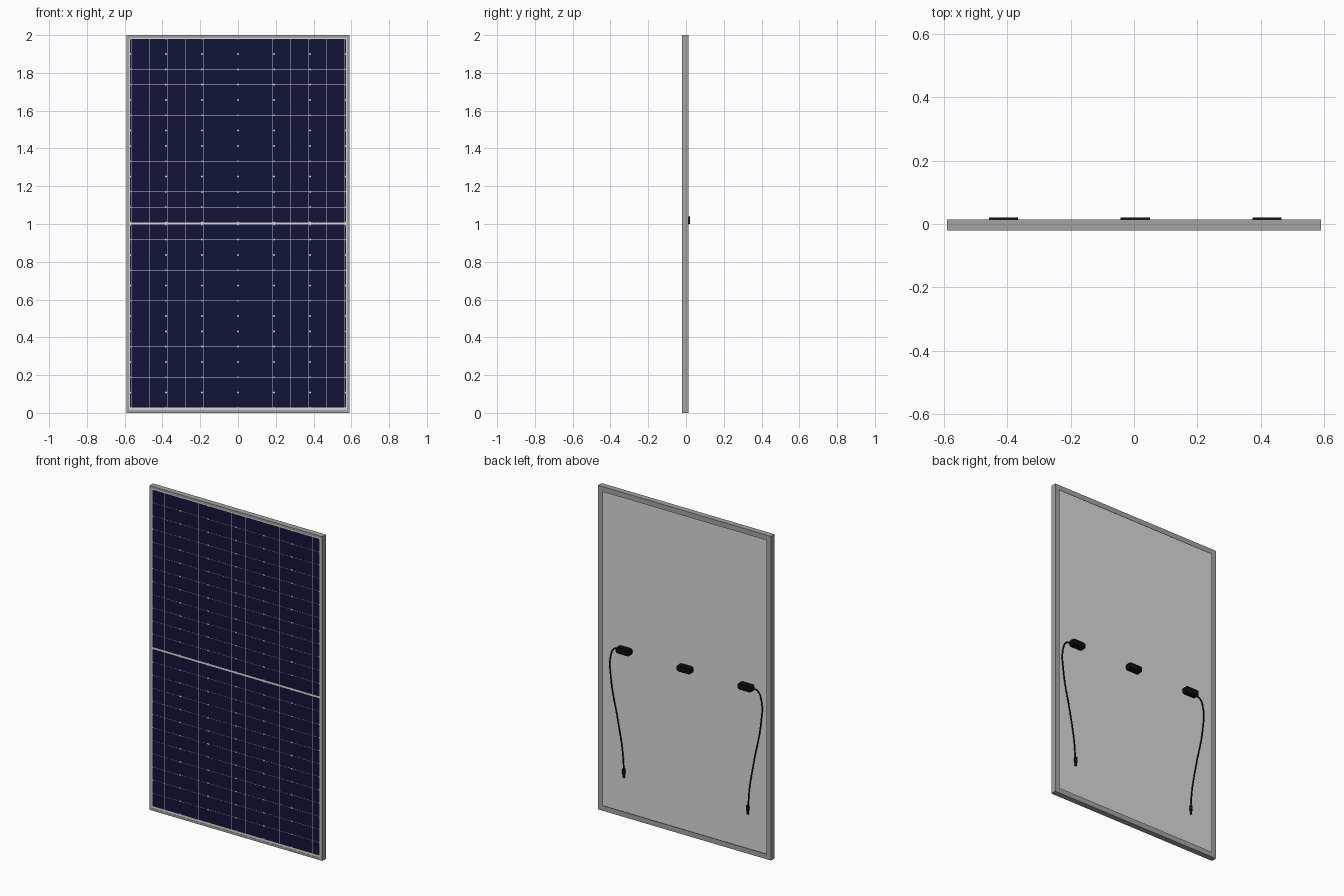
import bpy, bmesh, math
from mathutils import Vector

cube = bpy.data.objects.get("Cube")
if cube:
    bpy.data.objects.remove(cube, do_unlink=True)


def material(name, rgb, rough=0.5):
    m = bpy.data.materials.new(name)
    m.use_nodes = True
    m.diffuse_color = (*rgb, 1)
    bsdf = m.node_tree.nodes["Principled BSDF"]
    bsdf.inputs["Base Color"].default_value = (*rgb, 1)
    bsdf.inputs["Roughness"].default_value = rough
    return m


aluminium = material("frame grey", (0.37, 0.37, 0.36))
sheet_white = material("sheet light grey", (0.70, 0.70, 0.70))
cell_navy = material("cell navy", (0.006, 0.006, 0.04))
silver = material("busbar silver", (0.55, 0.55, 0.55))
black = material("plastic black", (0.004, 0.004, 0.004))

W, H = 0.59, 2.0                      # half width and full height
FRONT, BACK, TOP = -0.0205, 0.0145, 0.0205
GLASS, SHEET = -0.0192, -0.0115       # front and rear of the laminate


def finish(bm, name, mat, fix_normals=True):
    if fix_normals:
        bmesh.ops.recalc_face_normals(bm, faces=bm.faces)
    me = bpy.data.meshes.new(name)
    bm.to_mesh(me)
    bm.free()
    me.materials.append(mat)
    ob = bpy.data.objects.new(name, me)
    bpy.context.collection.objects.link(ob)
    return ob


def box(name, lo, hi, mat):
    bm = bmesh.new()
    bmesh.ops.create_cube(bm, size=1)
    for v in bm.verts:
        v.co = [(a + b) / 2 + c * (b - a) for a, b, c in zip(lo, hi, v.co)]
    return finish(bm, name, mat)


# Frame: channel profile (inset, depth) swept round the rectangle
profile = [(0, FRONT), (0.014, FRONT), (0.014, GLASS), (0.004, GLASS),
           (0.004, BACK - 0.002), (0.032, BACK - 0.002), (0.032, BACK), (0, BACK)]
bm = bmesh.new()
rings = []
for sx, sz in ((-1, -1), (1, -1), (1, 1), (-1, 1)):
    rings.append([bm.verts.new((sx * (W - d), y, H / 2 + sz * (H / 2 - d)))
                  for d, y in profile])
n = len(profile)
for k in range(4):
    a, b = rings[k], rings[(k + 1) % 4]
    for i in range(n):
        j = (i + 1) % n
        bm.faces.new((a[i], a[j], b[j], b[i]))
finish(bm, "frame", aluminium)

# Laminate that carries the cells and forms the back sheet
box("back_sheet", (-W + 0.004, GLASS, 0.004), (W - 0.004, SHEET, H - 0.004), sheet_white)

# Cells: two banks of chamfered plates, with fine busbars over them
COLS, ROWS, BARS = 6, 12, 10
X0, PITCH_X = -0.572, 1.144 / COLS
banks = [(0.027, 0.998), (1.008, 1.981)]
GAP, CUT = 0.0006, 0.005


def plate(bm, points, y):
    bm.faces.new([bm.verts.new((x, y, z)) for x, z in points])


cells, bars = bmesh.new(), bmesh.new()
for z_low, z_high in banks:
    pitch_z = (z_high - z_low) / ROWS
    for c in range(COLS):
        l, r = X0 + c * PITCH_X + GAP, X0 + (c + 1) * PITCH_X - GAP
        for row in range(ROWS):
            b, t = z_low + row * pitch_z + GAP, z_low + (row + 1) * pitch_z - GAP
            plate(cells, [(l + CUT, b), (r - CUT, b), (r, b + CUT), (r, t - CUT),
                          (r - CUT, t), (l + CUT, t), (l, t - CUT), (l, b + CUT)],
                  GLASS - 0.0004)
        for k in range(BARS):
            x = X0 + (c + (k + 0.5) / BARS) * PITCH_X
            plate(bars, [(x - 0.0002, z_low), (x + 0.0002, z_low),
                         (x + 0.0002, z_high), (x - 0.0002, z_high)], GLASS - 0.0007)
finish(cells, "solar_cells", cell_navy, False)
finish(bars, "busbars", silver, False)

# Junction boxes: rounded blocks on the back sheet
for name, x in (("right", -0.412), ("middle", 0.004), ("left", 0.42)):
    ob = box(name + "_junction_box", (x - 0.046, SHEET - 0.001, 1.001),
             (x + 0.046, TOP, 1.039), black)
    bm = bmesh.new()
    bm.from_mesh(ob.data)
    upright = [e for e in bm.edges
               if abs((e.verts[0].co - e.verts[1].co).normalized().y) > 0.9]
    bmesh.ops.bevel(bm, geom=upright, offset=0.012, segments=4, profile=0.5,
                    affect='EDGES')
    bm.to_mesh(ob.data)
    bm.free()

# Cables with plug ends, one hanging from each outer box
path = [(0.455, 1.017), (0.488, 1.012), (0.514, 0.96), (0.512, 0.82),
        (0.464, 0.57), (0.434, 0.40), (0.424, 0.28)]
CABLE_Y = -0.004
for name, side in (("left", 1), ("right", -1)):
    cu = bpy.data.curves.new(name + "_cable", 'CURVE')
    cu.dimensions = '3D'
    cu.bevel_depth = 0.004
    cu.bevel_resolution = 2
    cu.resolution_u = 8
    cu.use_fill_caps = True
    sp = cu.splines.new('BEZIER')
    sp.bezier_points.add(len(path) - 1)
    for p, (x, z) in zip(sp.bezier_points, path):
        p.co = (side * x + 0.003, CABLE_Y, z)
        p.handle_left_type = p.handle_right_type = 'AUTO'
    cu.materials.append(black)
    bpy.context.collection.objects.link(bpy.data.objects.new(name + "_cable", cu))

    bm = bmesh.new()
    for length, radius, z in ((0.03, 0.009, 0.272), (0.025, 0.0065, 0.247)):
        made = bmesh.ops.create_cone(bm, cap_ends=True, segments=12, radius1=radius,
                                     radius2=radius, depth=length)
        bmesh.ops.translate(bm, verts=made["verts"],
                            vec=Vector((side * 0.423 + 0.003, CABLE_Y + 0.002, z)))
    plug = finish(bm, name + "_plug", black)
    for ob in bpy.context.selected_objects:
        ob.select_set(False)
    plug.select_set(True)
    bpy.context.view_layer.objects.active = plug
    bpy.ops.object.shade_smooth_by_angle(angle=math.radians(40))
